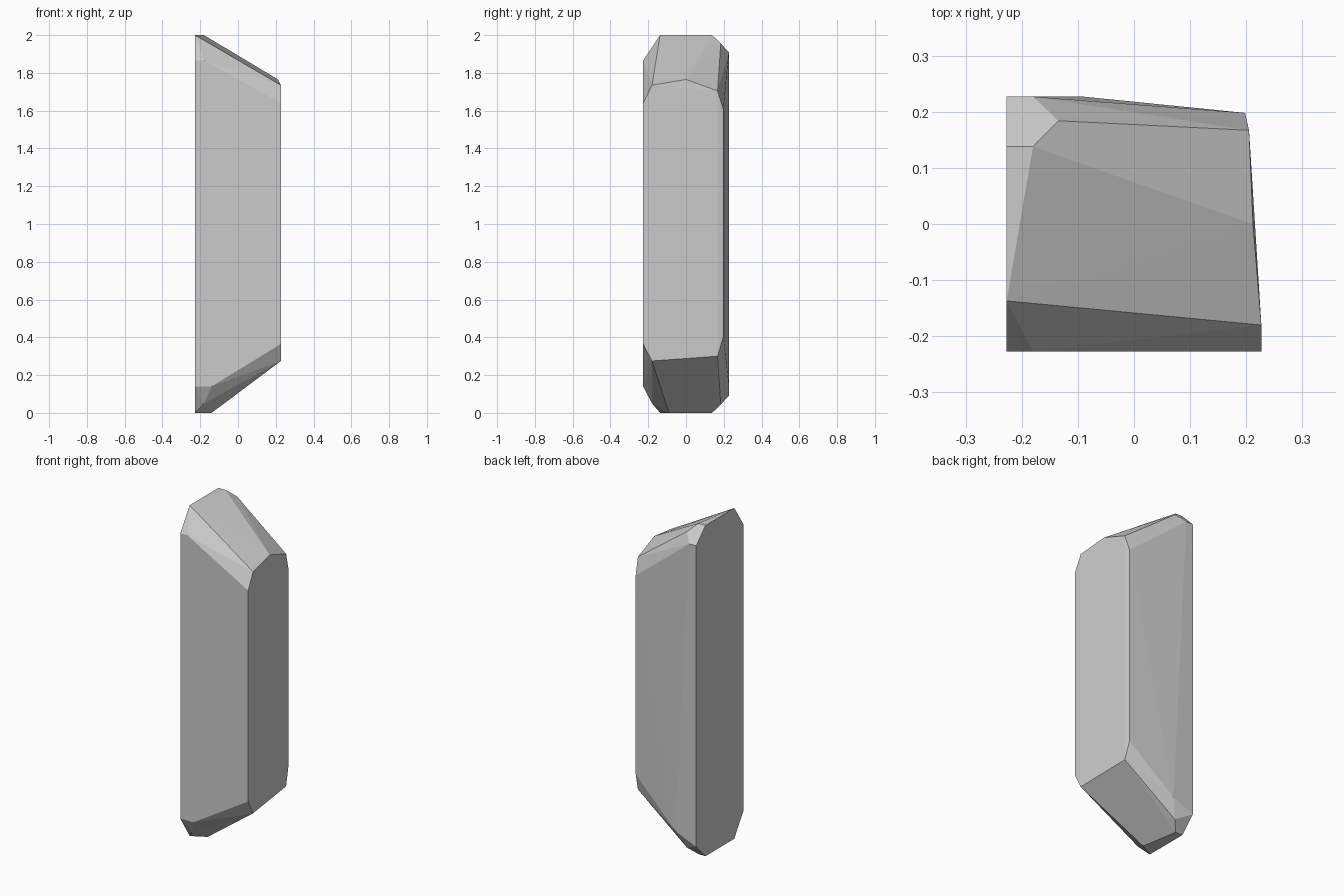
import bpy, bmesh

if "Cube" in bpy.data.objects:
    bpy.data.objects.remove(bpy.data.objects["Cube"])

W = 0.227  # half width of the block

# Upper end: slanted tip with chamfered rim
top = [
    (-W, -0.137, 2.0), (-W, 0.138, 2.0), (-0.18, 0.138, 2.0),          # flat tip
    (-0.135, 0.184, 1.955), (-W, W, 1.91), (-0.18, W, 1.91),           # back corner
    (-W, -W, 1.865), (-0.18, -W, 1.865),                               # front corner
    (W, -0.18, 1.735), (0.212, 0.0, 1.765), (0.205, 0.167, 1.705),     # low side of slope
    (W, -W, 1.64), (0.198, 0.198, 1.605),                              # shoulders
]

# Lower end: steeper slant
bottom = [
    (-W, -0.137, 0.0), (-0.14, -0.09, 0.0),                            # flat foot
    (-W, 0.138, 0.0), (-0.18, 0.138, 0.0),
    (-0.135, 0.184, 0.045), (-W, W, 0.09), (-0.09, W, 0.147),          # back corner
    (-W, -W, 0.14), (-0.14, -W, 0.14), (-0.18, -0.18, 0.05),           # front corner
    (W, -0.18, 0.275), (0.205, 0.167, 0.30),                           # high side of slope
    (W, -W, 0.365), (0.198, 0.198, 0.405),                             # shoulders
]

# Wrap both ends in one convex, flat-faced stone
bm = bmesh.new()
for p in top + bottom:
    bm.verts.new(p)
hull = bmesh.ops.convex_hull(bm, input=bm.verts[:])
loose = [v for v in bm.verts if not v.link_faces]
bmesh.ops.delete(bm, geom=loose, context='VERTS')
bmesh.ops.dissolve_limit(bm, angle_limit=0.005, verts=bm.verts[:], edges=bm.edges[:])
bmesh.ops.recalc_face_normals(bm, faces=bm.faces[:])

mesh = bpy.data.meshes.new("stone_pillar")
bm.to_mesh(mesh)
bm.free()
bpy.context.collection.objects.link(bpy.data.objects.new("stone_pillar", mesh))
